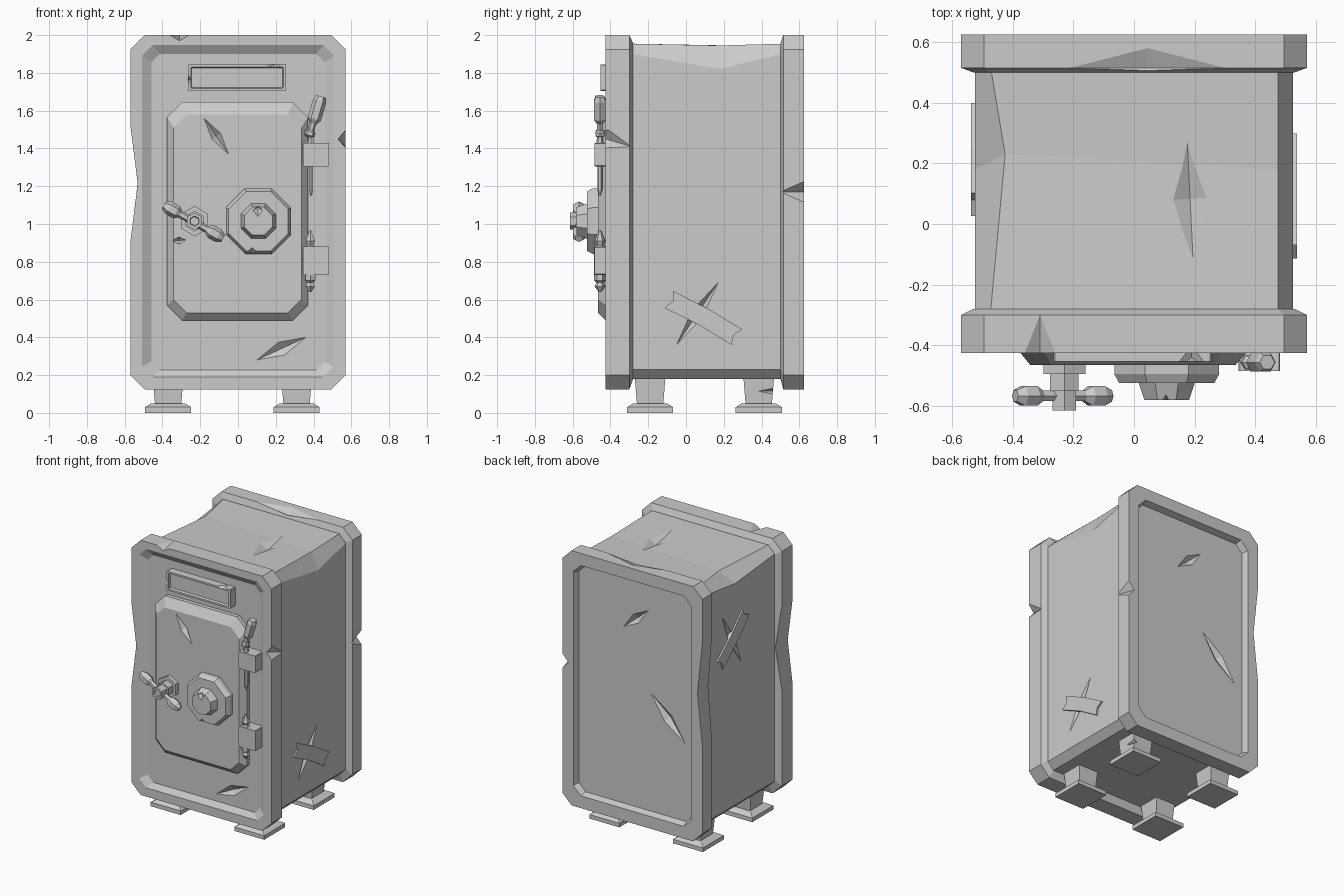
import bpy, bmesh, math
from mathutils import Vector, Matrix

cube = bpy.data.objects.get("Cube")
if cube:
    bpy.data.objects.remove(cube, do_unlink=True)

grey = bpy.data.materials.new("plain grey metal")
grey.use_nodes = True
COLOUR = (0.6, 0.6, 0.6, 1)
grey.diffuse_color = COLOUR
grey.node_tree.nodes["Principled BSDF"].inputs["Base Color"].default_value = COLOUR


def make(name, bm):
    bmesh.ops.recalc_face_normals(bm, faces=bm.faces)
    mesh = bpy.data.meshes.new(name)
    bm.to_mesh(mesh)
    bm.free()
    mesh.materials.append(grey)
    ob = bpy.data.objects.new(name, mesh)
    bpy.context.scene.collection.objects.link(ob)
    return ob


def loft(name, rings):
    """Skin equal-length rings of points and cap both ends."""
    bm = bmesh.new()
    rows = [[bm.verts.new(p) for p in ring] for ring in rings]
    n = len(rows[0])
    for a, b in zip(rows, rows[1:]):
        for i in range(n):
            j = (i + 1) % n
            bm.faces.new((a[i], a[j], b[j], b[i]))
    bm.faces.new(rows[0])
    bm.faces.new(rows[-1])
    return make(name, bm)


def octagon(y, x0, x1, z0, z1, c):
    """Rectangle with cut corners, facing along y."""
    return [Vector(p) for p in (
        (x0 + c, y, z0), (x1 - c, y, z0), (x1, y, z0 + c), (x1, y, z1 - c),
        (x1 - c, y, z1), (x0 + c, y, z1), (x0, y, z1 - c), (x0, y, z0 + c))]


def square(x, y, z, h):
    return [(x - h, y - h, z), (x + h, y - h, z), (x + h, y + h, z), (x - h, y + h, z)]


def turned(name, origin, axis, profile, n):
    """Faceted round part: profile is (distance along axis, radius)."""
    q = Vector(axis).normalized().to_track_quat('Z', 'Y')
    o = Vector(origin)
    angles = [math.tau * (i + 0.5) / n for i in range(n)]
    return loft(name, [[o + q @ Vector((r * math.cos(t), r * math.sin(t), d))
                        for t in angles] for d, r in profile])


def gouge(ob, dents):
    """Cut diamond-shaped dents: (end, end, width, normal, depth)."""
    for a, b, width, normal, depth in dents:
        a, b, n = Vector(a), Vector(b), Vector(normal)
        mid = (a + b) / 2
        side = (b - a).cross(n).normalized() * width / 2
        rim = (a, mid + side, b, mid - side)
        bm = bmesh.new()
        vs = [bm.verts.new(p) for p in rim]
        for tip in (mid + n * depth, mid - n * depth):
            t = bm.verts.new(tip)
            for i in range(4):
                bm.faces.new((vs[i], vs[(i + 1) % 4], t))
        cutter = make("dent_cutter", bm)
        cutter.hide_render = True
        mod = ob.modifiers.new("dent", 'BOOLEAN')
        mod.operation, mod.solver, mod.object = 'DIFFERENCE', 'EXACT', cutter
        bpy.context.view_layer.update()
        deps = bpy.context.evaluated_depsgraph_get()
        result = bpy.data.meshes.new_from_object(ob.evaluated_get(deps))
        ob.modifiers.clear()
        ob.data = result
        bpy.data.objects.remove(cutter, do_unlink=True)


X, Y, Z = (1, 0, 0), (0, 1, 0), (0, 0, 1)

# Main body, with battered upper edges
body_rings = [octagon(y, -.525, .525, .18, 1.955, .05) for y in (-.31, .18, .53)]
middle = body_rings[1]
middle[3].z = 1.82
middle[4].z = 1.945
middle[5] += Vector((.05, .05, -.01))
middle[6].z = 1.86
body = loft("body", body_rings)
gouge(body, [
    ((.175, .285, 1.95), (.195, -.12, 1.95), .12, Z, .035),
    ((.525, -.05, .36), (.525, .17, .69), .065, X, .035),
    ((-.525, .33, 1.67), (-.525, .11, 1.26), .065, X, .035)])

# Front frame with sunken panel
front = loft("front_frame", [
    octagon(-.28, -.53, .53, .18, 1.957, .055),
    octagon(-.30, -.57, .57, .125, 2, .075),
    octagon(-.425, -.57, .57, .125, 2, .075),
    octagon(-.425, -.507, .507, .19, 1.947, .055),
    octagon(-.395, -.459, .459, .228, 1.9, .045)])
gouge(front, [
    ((.1, -.395, .28), (.36, -.395, .4), .075, Y, .03),
    ((.57, -.29, 1.41), (.57, -.56, 1.49), .1, X, .04),
    ((-.31, -.3, 2), (-.31, -.55, 2), .1, Z, .03),
    ((-.57, -.36, 1.53), (-.57, -.36, .9), 6, X, .04)])

# Back frame with sunken panel
back = loft("back_frame", [
    octagon(.50, -.53, .53, .18, 1.957, .055),
    octagon(.515, -.57, .57, .125, 2, .075),
    octagon(.625, -.57, .57, .125, 2, .075),
    octagon(.625, -.48, .48, .215, 1.91, .06),
    octagon(.58, -.465, .465, .23, 1.895, .055)])
gouge(back, [
    ((.1, .58, 1.53), (-.1, .58, 1.7), .07, Y, .03),
    ((-.12, .58, 1.1), (-.4, .58, .8), .08, Y, .03),
    ((.57, .5, 1.17), (.57, .75, 1.17), .11, X, .05),
    ((-.21, .515, 2), (.3, .515, 2), .13, Z, .03),
    ((-.57, .565, 1.6), (-.57, .565, .85), 6, X, .04)])

# Door
door = loft("door", [
    octagon(-.38, -.375, .37, .49, 1.645, .08),
    octagon(-.425, -.375, .37, .49, 1.645, .08),
    octagon(-.465, -.342, .335, .53, 1.58, .07)])
gouge(door, [
    ((-.18, -.465, 1.56), (-.05, -.465, 1.37), .055, Y, .03),
    ((-.35, -.465, .91), (-.275, -.465, .915), .04, Y, .02)])

# Name plate with sunken middle
plate = loft("name_plate", [
    octagon(-.38, -.265, .255, 1.705, 1.845, .004),
    octagon(-.453, -.265, .255, 1.705, 1.845, .004),
    octagon(-.453, -.25, .24, 1.718, 1.832, .004),
    octagon(-.435, -.245, .235, 1.723, 1.827, .004)])
gouge(plate, [((.15, -.453, 1.845), (.23, -.453, 1.845), .1, Z, .022),
              ((-.265, -.453, 1.74), (-.265, -.453, 1.79), .1, X, .015)])

# Dial
FORWARD = (0, -1, 0)
dial = turned("dial", (.108, -.45, 1.015), FORWARD, [
    (0, .187), (.045, .187), (.075, .17), (.075, .1), (.13, .08)], 8)
gouge(dial, [((.105, -.55, 1.09), (.105, -.61, 1.05), .05, Z, .03),
             ((.04, -.525, .845), (.11, -.525, .845), .06, Z, .03)])

# Handle hub and crossbar
hub = (-.23, -.45, 1.015)
turned("handle_hub", hub, FORWARD, [
    (0, .08), (.045, .08), (.045, .055), (.1, .055), (.1, .045),
    (.165, .045), (.165, .028), (.155, .024)], 6)
bar = [(.03, .02), (.08, .02), (.105, .037), (.15, .037), (.18, .022)]
turned("handle_crossbar", (-.235, -.567, 1.012), (.87, 0, -.49),
       [(-d, r) for d, r in reversed(bar)] + bar, 6)

# Hinges: plates and pins
for name, z0, z1 in (("upper", 1.305, 1.43), ("lower", .73, .88)):
    loft(name + "_hinge_plate", [
        octagon(y, .345, .482, z0, z1, .004) for y in (-.38, -.485)])
turned("lower_hinge_pin", (.383, -.456, .64), Z, [
    (0, .006), (.03, .028), (.05, .018), (.06, .03), (.24, .03),
    (.25, .02), (.27, .028), (.325, .006)], 6)
turned("upper_hinge_pin", (.387, -.456, 1.15), Z, [
    (0, .005), (.03, .013), (.16, .013), (.17, .024), (.24, .024), (.33, .012)], 6)
turned("loose_pin_head", (.375, -.456, 1.46), (.3, 0, 1), [
    (0, .015), (.01, .028), (.03, .028), (.04, .018), (.075, .018),
    (.1, .036), (.2, .036), (.225, .026)], 6)

# Repair strips across the side cracks
outline = [(-.21, .05), (-.185, .005), (-.205, -.05), (0, -.04),
           (.2, -.05), (.185, 0), (.21, .05), (0, .058)]
for name, side, cy, cz, dy, dz in (("left", 1, .09, .5, .38, -.21),
                                   ("right", -1, .215, 1.47, -.27, .25)):
    along = Vector((0, dy, dz)).normalized()
    across = Vector((0, -along.z, along.y))
    loft(name + "_repair_strip", [
        [Vector((side * x, cy, cz)) + along * u + across * v for u, v in outline]
        for x in (.51, .537)])

# Feet
for x, xname in ((.31, "left"), (-.37, "right")):
    for y, yname in ((-.19, "front"), (.385, "back")):
        foot = loft(f"{yname}_{xname}_foot", [square(x, y, z, h) for z, h in (
            (0, .122), (.03, .122), (.05, .09), (.05, .07), (.2, .082))])
        if (xname, yname) == ("left", "back"):
            gouge(foot, [((x + .075, y, .115), (x + .075, y + .14, .115), .03, X, .03)])
